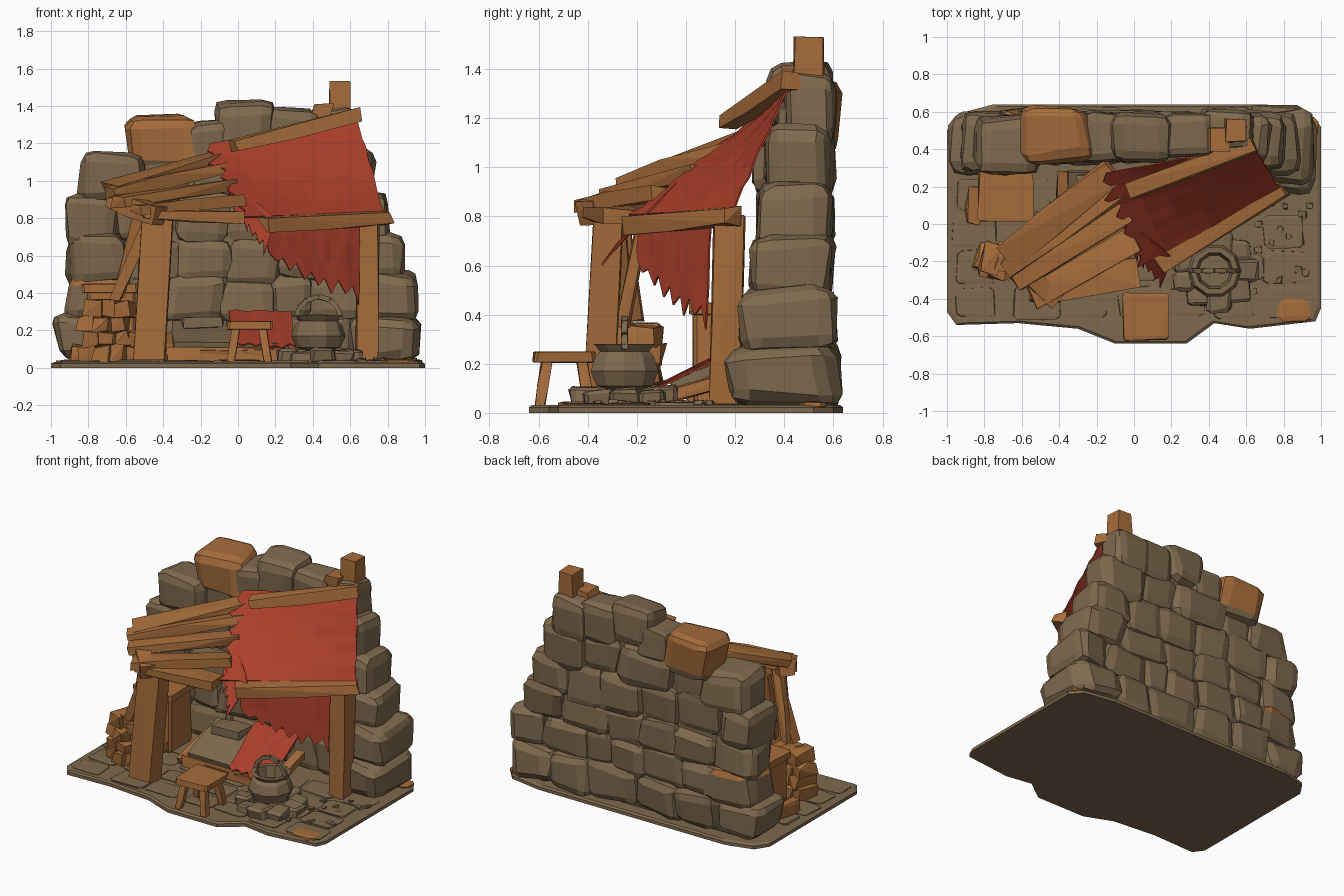
import bpy, bmesh, math, random
from mathutils import Vector

random.seed(4)
if "Cube" in bpy.data.objects:
    bpy.data.objects.remove(bpy.data.objects["Cube"])


def material(name, rgb):
    m = bpy.data.materials.new(name)
    m.use_nodes = True
    m.diffuse_color = (*rgb, 1)
    m.node_tree.nodes["Principled BSDF"].inputs["Base Color"].default_value = (*rgb, 1)
    return m


STONE = material("grey_brown_stone", (0.21, 0.142, 0.075))
WOOD = material("warm_wood", (0.38, 0.15, 0.043))
RED = material("red_cloth", (0.4, 0.048, 0.023))


def finish(name, bm, *mats):
    bmesh.ops.recalc_face_normals(bm, faces=bm.faces)
    me = bpy.data.meshes.new(name)
    bm.to_mesh(me)
    bm.free()
    ob = bpy.data.objects.new(name, me)
    bpy.context.collection.objects.link(ob)
    for m in mats:
        me.materials.append(m)
    return ob


def jitter(amount):
    return Vector([random.uniform(-amount, amount) for _ in range(3)])


def block(name, low, high, mat=STONE, rough=0.03, cut=0.05, rounds=1, ochre_from=None):
    """Chiselled block filling two corners; ochre_from tints the part above that height share."""
    low, high = Vector(low), Vector(high)
    bm = bmesh.new()
    bmesh.ops.create_cube(bm, size=1)
    for v in bm.verts:
        v.co += jitter(rough)
    bmesh.ops.bevel(bm, geom=bm.edges[:], offset=cut, segments=rounds, profile=0.5, affect='EDGES')
    size, mid = high - low, (low + high) / 2
    for v in bm.verts:
        v.co += jitter(rough * 0.3)
        v.co = Vector([v.co[i] * size[i] + mid[i] for i in range(3)])
    ob = finish(name, bm, mat, WOOD)
    if ochre_from is not None:
        for p in ob.data.polygons:
            p.material_index = int(p.center.z > mid.z + size.z * ochre_from)
    return ob


def boulder(name, low, high, ochre_from=None):
    """Rounded wall stone."""
    return block(name, low, high, STONE, 0.1, 0.22, 2, ochre_from)


def beam(name, a, b, w, h, rough=0.008, mat=WOOD):
    """Hewn timber between two points: w across, h deep."""
    a, b = Vector(a), Vector(b)
    d = (b - a).normalized()
    if abs(d.z) > 0.75:
        side, up = Vector((1, 0, 0)), Vector((0, 1, 0))
    else:
        side = d.cross(Vector((0, 0, 1))).normalized()
        up = side.cross(d)
    bm = bmesh.new()
    for t in (0, 0.45, 1):
        for sx in (-1, 1):
            for sy in (-1, 1):
                bm.verts.new(a.lerp(b, t) + side * sx * w / 2 + up * sy * h / 2 + jitter(rough))
    bmesh.ops.convex_hull(bm, input=bm.verts[:])
    return finish(name, bm, mat)


def cloth(name, a, b, c, d, cols, rows, tear, sag=0.0):
    """Sheet held along a-b and torn along d-c."""
    a, b, c, d = map(Vector, (a, b, c, d))
    bm = bmesh.new()
    grid = []
    for j in range(rows + 1):
        line = []
        for i in range(cols + 1):
            u, v = i / cols, j / rows
            if j == rows:
                v += tear * (random.uniform(0.3, 1) if i % 2 else -random.uniform(0.2, 0.6))
            p = a.lerp(b, u).lerp(d.lerp(c, u), v)
            p.z -= sag * math.sin(math.pi * u) * math.sin(math.pi * min(v, 1))
            line.append(bm.verts.new(p + jitter(0.005)))
        grid.append(line)
    for j in range(rows):
        for i in range(cols):
            bm.faces.new((grid[j][i], grid[j][i + 1], grid[j + 1][i + 1], grid[j + 1][i]))
    ob = finish(name, bm, RED)
    ob.modifiers.new("thickness", 'SOLIDIFY').thickness = 0.008
    return ob


def skin(bm, rings):
    """Join matching rings of points and cap both ends."""
    loops = [[bm.verts.new(p) for p in ring] for ring in rings]
    for lo, hi in zip(loops, loops[1:]):
        for k in range(len(lo)):
            n = (k + 1) % len(lo)
            bm.faces.new((lo[k], lo[n], hi[n], hi[k]))
    bm.faces.new(loops[0])
    bm.faces.new(loops[-1])


# Ground slab
outline = [(-1, -.47), (-.95, -.54), (-.62, -.53), (-.3, -.56), (-.1, -.64), (.28, -.64),
           (.43, -.53), (.62, -.56), (.97, -.52), (1, -.45), (1, .52), (.93, .6),
           (.7, .64), (-.75, .64), (-.94, .59), (-1, .5)]
bm = bmesh.new()
skin(bm, [[(x * s, y * s, z) for x, y in outline] for s, z in ((1, 0), (1, .022), (.98, .032))])
finish("ground", bm, STONE)

# Flat paving stones and loose chips
for i in range(7):
    for j in range(4):
        x, y = -0.83 + i * 0.277 + random.uniform(-.03, .03), -0.42 + j * 0.19
        w, d = random.uniform(.1, .135), random.uniform(.07, .09)
        block("paving_stone", (x - w, y - d, 0.02), (x + w, y + d, random.uniform(.036, .045)),
              rough=.06, cut=.1)
for i in range(14):
    x, y = random.uniform(.6, .95), random.uniform(-.4, .15)
    block("stone_chip", (x, y, 0.03), (x + .03, y + .03, 0.05), rough=0.25)
block("ochre_paving", (.77, -.52, .02), (.94, -.4, .047), WOOD, .08, .2)
block("ochre_paving", (.85, .46, .02), (.985, .57, .045), WOOD, .05, .2)

# Stone wall: bottom, top, left end, right end, number of blocks, front of right end, back
courses = [(.05, .27, -.95, .96, 6, .18, .61), (.25, .48, -.9, .94, 7, .2, .59),
           (.46, .68, -.9, .85, 6, .25, .59), (.66, .91, -.9, .8, 6, .28, .59),
           (.88, 1.14, -.85, .7, 5, .33, .58)]
for row, (z0, z1, left, right, n, front, back) in enumerate(courses):
    cuts = [left + (right - left) * k / n for k in range(n + 1)]
    for k in range(1, n):
        cuts[k] += random.uniform(-.05, .05)
    for k in range(n):
        y0 = front if k == n - 1 else .28 if k == 0 else random.uniform(.31, .35)
        lift = random.uniform(0, .03) if row else 0
        boulder("wall_stone", (cuts[k] - .02, y0, z0 + lift - .02),
                (cuts[k + 1] + .02, back + random.uniform(-.02, .02), z1 + lift + .01),
                .2 if row == 1 and k == 0 else None)
for z0, z1, left, right in ((.03, .62, -.84, .82), (.5, 1.08, -.78, .62), (1, 1.25, -.2, .56)):
    block("wall_core", (left, .37, z0), (right, .55, z1), rough=0)

# Top course
for low, high in (((-.28, .34, 1.08), (-.02, .6, 1.32)), ((-.14, .33, 1.16), (.19, .6, 1.42)),
                  ((.12, .35, 1.1), (.43, .59, 1.385)), ((.38, .41, 1.06), (.65, .6, 1.4))):
    boulder("cap_stone", low, high)
boulder("ochre_cap_stone", (-.59, .33, 1.07), (-.24, .61, 1.34), -.2)
beam("wall_post", (.545, .5, 1.25), (.545, .5, 1.53), .11, .12, .006)
beam("post_wedge", (.42, .46, 1.28), (.46, .45, 1.41), .1, .12)

# Canopy posts and braces
beam("left_post", (-.475, -.355, .03), (-.43, -.31, .84), .16, .12)
beam("right_post", (.69, .155, .03), (.695, .175, .8), .11, .12)
beam("brace", (-.66, -.25, .36), (-.46, -.29, .83), .06, .07)
beam("brace", (-.64, -.2, .38), (-.52, -.27, .86), .05, .05)
beam("brace", (-.5, -.26, .35), (-.5, -.17, .82), .06, .05)

# Canopy rails
beam("lower_rail", (.14, -.22, .765), (.8, .19, .805), .09, .075, .012)
beam("upper_rail", (-.03, .17, 1.18), (.64, .43, 1.355), .085, .06, .01)
beam("left_rail", (-.67, -.17, .9), (-.42, -.41, .81), .09, .09)

# Roof planks
for a, b, w in (((-.68, -.18, .96), (-.12, .28, 1.13), .14),
                ((-.69, -.25, .94), (-.08, .18, 1.06), .11),
                ((-.64, -.31, .89), (-.04, .08, .98), .13),
                ((-.54, -.4, .85), (.0, -.08, .89), .13),
                ((-.52, -.35, .82), (.03, -.26, .8), .17)):
    beam("roof_plank", a, b, w, .05, .014)

# Torn canopy cloth and its hanging edges
cloth("canopy", (.64, .41, 1.32), (.78, .19, .83), (.05, -.22, .81), (-.17, .27, 1.2), 11, 6, .06, .02)
cloth("front_hanging", (.14, -.2, .78), (.65, .1, .8), (.65, .08, .38), (.17, -.2, .6), 13, 3, .18)
cloth("side_hanging", (-.08, .05, 1.02), (.2, -.18, .8), (.15, -.32, .64), (-.01, -.14, .84), 9, 3, .28)

# Crate with lid
block("crate", (-.81, .03, .03), (-.55, .28, .41), WOOD)
block("crate_lid", (-.83, .01, .4), (-.54, .3, .45), WOOD)

# Stacked firewood
for row in range(4):
    for k in range(4 - row // 2):
        x = -.8 + k * .08 + (row % 2) * .03
        z = .075 + row * .08
        beam("firewood", (x - .015, -.27 + random.uniform(-.03, .03), z),
             (x + .02, -.1 + random.uniform(-.02, .01), z), .085, .08, .014)
beam("firewood", (-.86, .0, .07), (-.85, .2, .08), .08, .08, .012)

# Bed: sloping boards, mattress, pillow and blanket
for x in (-.33, -.11, .11, .3):
    beam("bed_board", (x, -.07, .07), (x, .28, .17), .17 if x < .3 else .06, .05)
beam("bed_foot_board", (-.38, -.05, .07), (.33, -.04, .07), .06, .07)
beam("mattress", (-.05, -.06, .11), (-.05, .28, .22), .6, .05, .01, STONE)
beam("pillow", (-.3, .2, .24), (-.08, .2, .24), .14, .05, .012, STONE)
cloth("blanket", (-.05, .27, .31), (.28, .28, .3), (.31, -.09, .12), (-.01, -.09, .13), 9, 4, .07)

# Stool
block("stool_seat", (-.06, -.62, .205), (.18, -.37, .25), WOOD)
for sx in (-1, 1):
    for sy in (-1, 1):
        beam("stool_leg", (.06 + sx * .1, -.495 + sy * .1, .03),
             (.06 + sx * .07, -.495 + sy * .07, .22), .04, .04, .004)

# Cooking pot with handle
px, py = .43, -.25
profile = [(.06, .09), (.12, .11), (.145, .17), (.125, .23), (.105, .25), (.13, .28), (.1, .28), (.085, .2)]
bm = bmesh.new()
skin(bm, [[(px + r * math.cos(k * math.pi / 5), py + r * math.sin(k * math.pi / 5), z)
           for k in range(10)] for r, z in profile])
finish("cooking_pot", bm, STONE)
arc = [(px + .12 * math.cos(t * math.pi / 6), py, .26 + .12 * math.sin(t * math.pi / 6)) for t in range(7)]
for a, b in zip(arc, arc[1:]):
    beam("pot_handle", a, b, .025, .025, .002, STONE)

# Hearth stones
for k in range(9):
    t = k * math.tau / 9
    x, y = px + .17 * math.cos(t), py + .16 * math.sin(t)
    block("hearth_stone", (x - .06, y - .06, .02), (x + .06, y + .06, random.uniform(.08, .11)),
          rough=.14, cut=.15)
